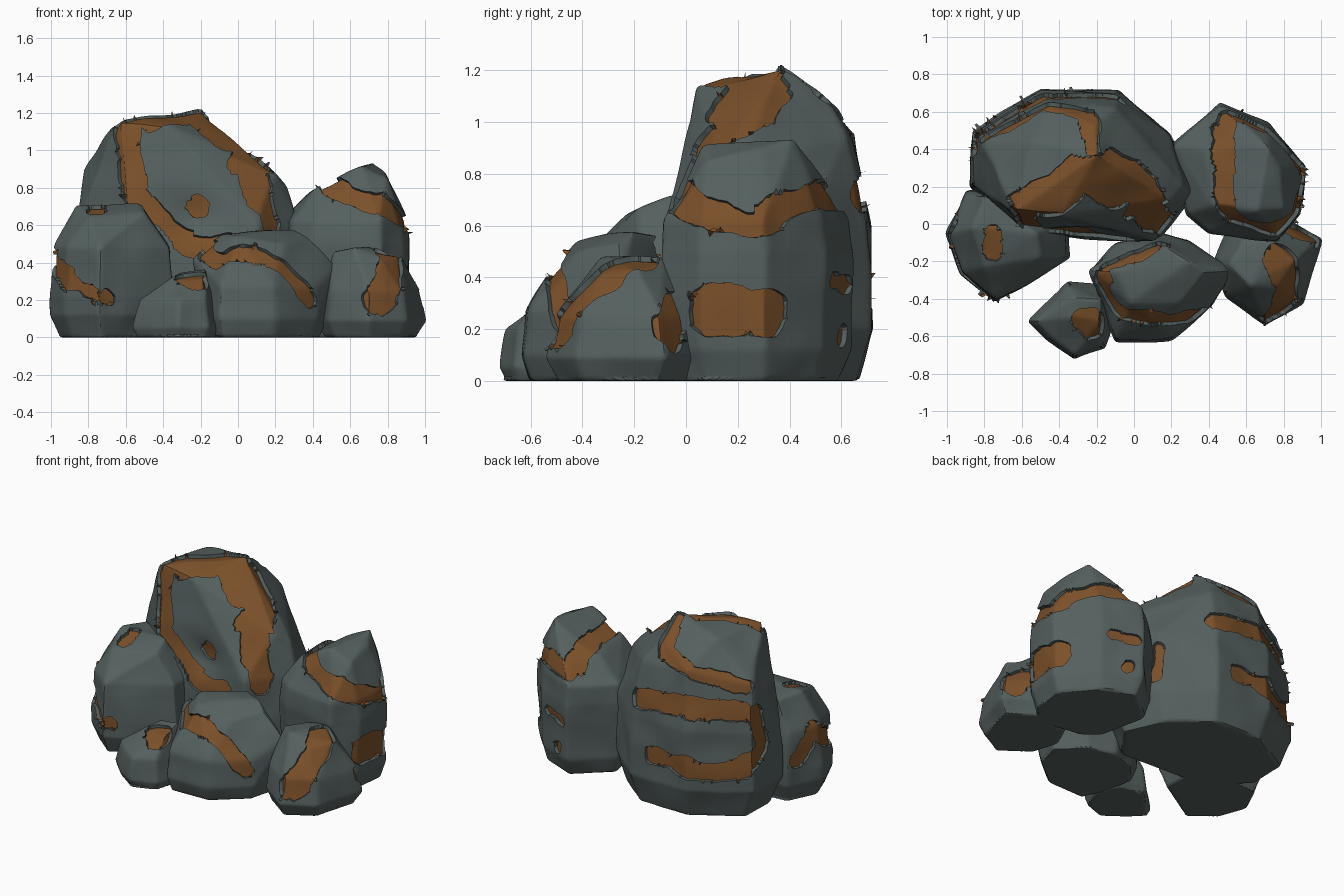
import bpy, bmesh, math
from mathutils import Vector, noise
from mathutils.bvhtree import BVHTree
from mathutils.kdtree import KDTree

if "Cube" in bpy.data.objects:
    bpy.data.objects.remove(bpy.data.objects["Cube"])


def material(name, rgb):
    m = bpy.data.materials.new(name)
    m.diffuse_color = (*rgb, 1)
    m.use_nodes = True
    m.node_tree.nodes["Principled BSDF"].inputs["Base Color"].default_value = m.diffuse_color
    return m


STONE = material("stone", (0.09, 0.118, 0.113))
ORE = material("ore", (0.2, 0.082, 0.023))
CELL = 0.025
DEPTH = 0.022


def hull(outline, rings, crown):
    """Convex block from a plan outline scaled at several heights plus crown points."""
    bm = bmesh.new()
    c = sum((Vector(p) for p in outline), Vector((0, 0))) / len(outline)
    for z, s in rings:
        for p in outline:
            q = c + (Vector(p) - c) * s
            bm.verts.new((q.x, q.y, z))
    for p in crown:
        bm.verts.new(p)
    bmesh.ops.convex_hull(bm, input=bm.verts[:])
    for v in [v for v in bm.verts if not v.link_faces]:
        bm.verts.remove(v)
    return bm


def refine(bm, dents):
    """Even triangles, slightly worn edges, gentle unevenness and local hollows."""
    for _ in range(8):
        long_edges = [e for e in bm.edges if e.calc_length() > CELL]
        if not long_edges:
            break
        bmesh.ops.subdivide_edges(bm, edges=long_edges, cuts=1)
        bmesh.ops.triangulate(bm, faces=[f for f in bm.faces if len(f.verts) > 3])
    for _ in range(2):
        bmesh.ops.smooth_vert(bm, verts=bm.verts[:], factor=0.5,
                              use_axis_x=True, use_axis_y=True, use_axis_z=True)
    bmesh.ops.recalc_face_normals(bm, faces=bm.faces[:])
    bm.normal_update()
    moves = []
    for v in bm.verts:
        push = noise.noise(v.co * 5) * 0.012 if v.co.z > 0.01 else 0
        for centre, radius, depth in dents:
            push -= depth * math.exp(-((v.co - Vector(centre)).length / radius) ** 2)
        moves.append((v, v.normal * push))
    for v, d in moves:
        v.co += d


def carve_veins(bm, veins):
    """Sink ore-filled channels along paths that are projected on the surface."""
    bvh = BVHTree.FromBMesh(bm)
    samples = []
    for radius, path in veins:
        pts = [Vector(p) for p in path]
        for a, b in zip(pts, pts[1:] or pts):
            for i in range(16):
                samples.append((bvh.find_nearest(a.lerp(b, i / 15))[0], radius))
    kd = KDTree(len(samples))
    for i, (p, r) in enumerate(samples):
        kd.insert(p, i)
    kd.balance()

    def field(p):
        q, i, d = kd.find(p)
        wobble = noise.noise(p * 7) * 0.03 + noise.noise(p * 22) * 0.008
        return d - samples[i][1] + wobble, q

    # pull vertices near the vein border onto it
    bm.normal_update()
    for v in bm.verts:
        d, q = field(v.co)
        if abs(d) < CELL * 0.35 and v.co.z > 0.02:
            direction = v.co - q
            direction -= v.normal * direction.dot(v.normal)
            if direction.length > 1e-4:
                v.co -= direction.normalized() * d
    ore = [f for f in bm.faces if field(f.calc_center_median())[0] < 0]
    bm.normal_update()
    # sink the ore straight down with stone walls around it
    geom = bmesh.ops.extrude_face_region(bm, geom=ore)["geom"]
    bmesh.ops.delete(bm, geom=[f for f in ore if f.is_valid], context='FACES')
    sunk = {g for g in geom if isinstance(g, bmesh.types.BMFace)}
    moves = []
    for v in {v for f in sunk for v in f.verts}:
        n = sum((f.normal for f in v.link_faces if f in sunk), Vector())
        moves.append((v, n.normalized() * DEPTH))
    for v, d in moves:
        v.co -= d
    for f in bm.faces:
        f.material_index = 1 if f in sunk else 0
    bmesh.ops.recalc_face_normals(bm, faces=bm.faces[:])


def boulder(name, outline, rings, crown, veins, dents=()):
    bm = hull(outline, rings, crown)
    refine(bm, dents)
    carve_veins(bm, veins)
    for v in bm.verts:
        v.co.z = max(v.co.z, 0)
    me = bpy.data.meshes.new(name)
    bm.to_mesh(me)
    bm.free()
    me.materials.append(STONE)
    me.materials.append(ORE)
    ob = bpy.data.objects.new(name, me)
    bpy.context.collection.objects.link(ob)
    bpy.ops.object.select_all(action='DESELECT')
    ob.select_set(True)
    bpy.context.view_layer.objects.active = ob
    bpy.ops.object.shade_smooth_by_angle(angle=math.radians(28))


# tall rear boulder
boulder("main_boulder",
        [(-.88, .2), (-.87, .5), (-.5, .725), (-.08, .715), (.2, .48), (.34, .17), (.12, -.1), (-.6, -.06)],
        [(0, .85), (.2, 1), (.6, .97)],
        [(-.64, .06, 1.17), (-.38, .04, 1.14), (-.19, .37, 1.225), (-.55, .45, 1.15), (-.2, .55, 1.1),
         (-.75, .3, 1.03), (-.82, .45, .9), (-.45, .65, .98), (0, .25, .99), (.2, .12, .88), (.27, .2, .81),
         (-.1, .62, .95)],
        [(.12, [(-.6, .08, 1.15), (-.4, .17, 1.17), (-.2, .33, 1.2), (-.02, .25, 1), (.05, .12, .85)]),
         (.1, [(-.22, .25, 1.17), (-.1, .17, 1.02)]),
         (.08, [(.05, .12, .85), (.1, .03, .7), (.18, 0, .58)]),
         (.075, [(-.6, .06, 1.14), (-.58, 0, .9), (-.56, -.02, .76)]),
         (.06, [(-.56, -.02, .76), (-.38, -.05, .62), (-.25, -.05, .48), (-.05, -.08, .5)]),
         (.055, [(-.22, -.03, .7)]),
         (.05, [(-.22, .4, 1.2), (-.25, .6, 1.05), (-.5, .64, .98), (-.8, .5, .9)]),
         (.065, [(-.1, .69, .72), (-.5, .68, .75), (-.8, .45, .72), (-.84, .4, .5), (-.8, .5, .35),
                 (-.6, .67, .33), (-.25, .72, .38)]),
         (.04, [(.2, .47, .5), (.22, .45, .3)])],
        [((-.24, -.04, .64), .14, .06)])

# left boulder
boulder("left_boulder",
        [(-1.01, -.05), (-.93, -.27), (-.74, -.425), (-.34, -.18), (-.35, .05), (-.6, .2), (-.9, .18)],
        [(0, .83), (.12, .99), (.22, 1), (.48, .93)],
        [(-.87, -.02, .71), (-.52, -.05, .72), (-.5, -.18, .67), (-.8, -.23, .65), (-.8, .15, .69)],
        [(.06, [(-.98, 0, .45), (-.98, -.1, .38), (-.9, -.28, .3)]),
         (.04, [(-.9, -.28, .3), (-.7, -.38, .2)]),
         (.06, [(-.98, .05, .38), (-.95, .12, .3)]),
         (.05, [(-.76, -.05, .7), (-.76, -.15, .68)])])

# right rear boulder
boulder("right_boulder",
        [(.2, .42), (.46, .65), (.72, .54), (.92, .31), (.89, .05), (.77, -.1), (.4, -.05), (.28, .05)],
        [(0, .86), (.12, .97), (.5, 1), (.62, .97)],
        [(.42, .1, .8), (.38, .4, .77), (.5, .52, .76), (.66, .07, .91), (.72, .42, .945), (.78, .3, .89), (.8, .08, .85)],
        [(.08, [(.5, .5, .72), (.48, .35, .8)]),
         (.06, [(.48, .35, .8), (.5, .08, .8), (.7, -.03, .72), (.85, .05, .66), (.9, .25, .6),
                (.88, .4, .68), (.7, .53, .72), (.5, .58, .7)]),
         (.1, [(.9, .1, .27), (.88, .3, .27)]),
         (.04, [(.5, .6, .38), (.65, .56, .38)]),
         (.05, [(.55, .6, .18)])])

# front centre boulder
boulder("front_boulder",
        [(-.22, -.25), (-.1, -.1), (.1, -.03), (.3, -.08), (.48, -.25), (.43, -.43), (.2, -.625), (-.1, -.635), (-.16, -.5)],
        [(0, .9), (.1, 1), (.27, .95)],
        [(-.09, -.25, .55), (.3, -.2, .58), (.38, -.26, .54), (-.02, -.42, .54), (.25, -.42, .5), (.15, -.11, .56),
         (.52, -.25, .38), (-.24, -.25, .42), (.1, -.53, .42)],
        [(.05, [(.15, -.08, .52), (-.03, -.15, .52), (-.15, -.3, .42), (-.1, -.45, .42), (.08, -.5, .45),
                (.25, -.5, .35), (.38, -.45, .2)])])

# front right boulder
boulder("corner_boulder",
        [(.42, -.2), (.5, -.02), (.78, .06), (1.01, -.08), (.91, -.43), (.7, -.55), (.48, -.39)],
        [(0, .84), (.09, 1), (.25, .9)],
        [(.51, -.22, .46), (.62, -.33, .48), (.87, -.2, .45), (.75, -.08, .48), (.58, -.08, .45), (.78, -.34, .43)],
        [(.085, [(.78, -.2, .45), (.8, -.4, .3), (.75, -.47, .2)]),
         (.08, [(.85, 0, .3), (.95, -.03, .2)])])

# small front boulder
boulder("small_boulder",
        [(-.57, -.52), (-.36, -.3), (-.16, -.33), (-.1, -.5), (-.15, -.67), (-.32, -.73), (-.47, -.62)],
        [(0, .9), (.05, 1), (.2, .85)],
        [(-.35, -.5, .33), (-.17, -.53, .34), (-.17, -.4, .37), (-.31, -.39, .35)],
        [(.085, [(-.25, -.52, .32), (-.22, -.54, .31)])])
